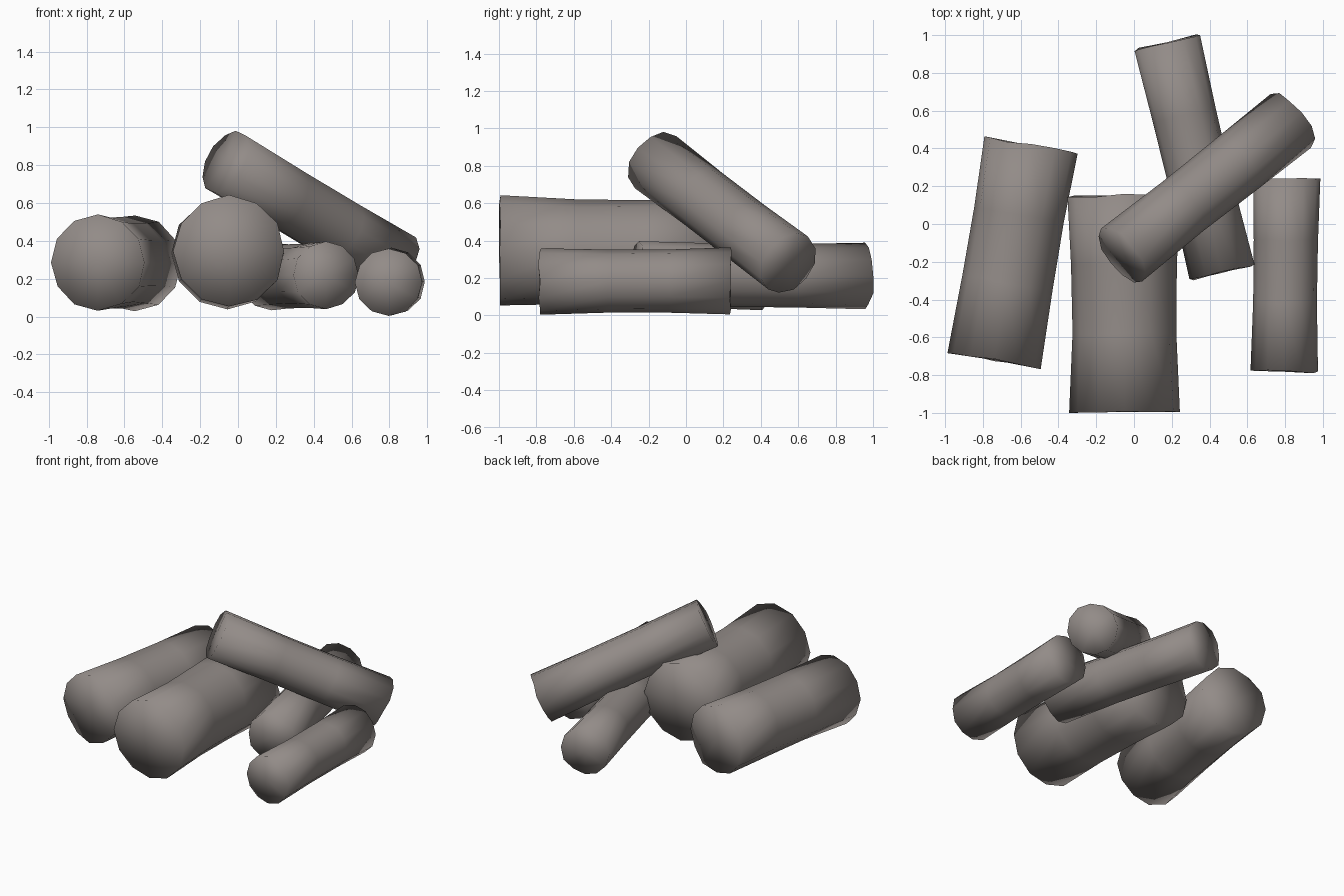
import bpy, bmesh, math, random
from mathutils import Vector

if "Cube" in bpy.data.objects:
    bpy.data.objects.remove(bpy.data.objects["Cube"])

random.seed(4)
SIDES = 12

bark = bpy.data.materials.new("grey_brown_wood")
bark.diffuse_color = (0.29, 0.26, 0.245, 1)
bark.use_nodes = True
bark.node_tree.nodes["Principled BSDF"].inputs["Base Color"].default_value = bark.diffuse_color


def log(name, start, end, radius, waist=0.95):
    """Rough low-poly log: four rings with a slight waist, uneven ends, smooth shading."""
    a, b = Vector(start), Vector(end)
    axis = (b - a).normalized()
    side = axis.cross(Vector((0, 0, 1))).normalized()
    up = side.cross(axis)
    bm = bmesh.new()
    rings = []
    for t, scale in ((0, 1), (0.36, waist), (0.68, waist + 0.01), (1, 1)):
        ring = []
        for i in range(SIDES):
            ang = 2 * math.pi * i / SIDES
            r = radius * scale * random.uniform(0.985, 1.01)
            slip = random.uniform(-0.008, 0.008)
            p = a.lerp(b, t) + axis * slip
            ring.append(bm.verts.new(p + (side * math.cos(ang) + up * math.sin(ang)) * r))
        rings.append(ring)
    for r0, r1 in zip(rings, rings[1:]):
        for i in range(SIDES):
            j = (i + 1) % SIDES
            bm.faces.new((r0[i], r0[j], r1[j], r1[i]))
    # sawn ends as triangle fans
    for ring, centre in ((rings[0], a), (rings[-1], b)):
        c = bm.verts.new(centre)
        for i in range(SIDES):
            bm.faces.new((ring[i], ring[(i + 1) % SIDES], c))
    bmesh.ops.recalc_face_normals(bm, faces=bm.faces)
    for f in bm.faces:
        f.smooth = True
    mesh = bpy.data.meshes.new(name)
    bm.to_mesh(mesh)
    bm.free()
    mesh.materials.append(bark)
    bpy.context.collection.objects.link(bpy.data.objects.new(name, mesh))


# four logs lying on the ground
log("left_log", (-0.74, -0.72, 0.285), (-0.545, 0.415, 0.28), 0.253)
log("middle_log", (-0.048, -0.993, 0.345), (-0.055, 0.15, 0.335), 0.295, 0.94)
log("back_log", (0.465, -0.255, 0.218), (0.175, 0.962, 0.21), 0.178)
log("right_log", (0.795, -0.782, 0.181), (0.81, 0.238, 0.185), 0.178)
# log leaning across the others
log("leaning_log", (-0.067, -0.165, 0.82), (0.83, 0.545, 0.28), 0.178, 0.96)
